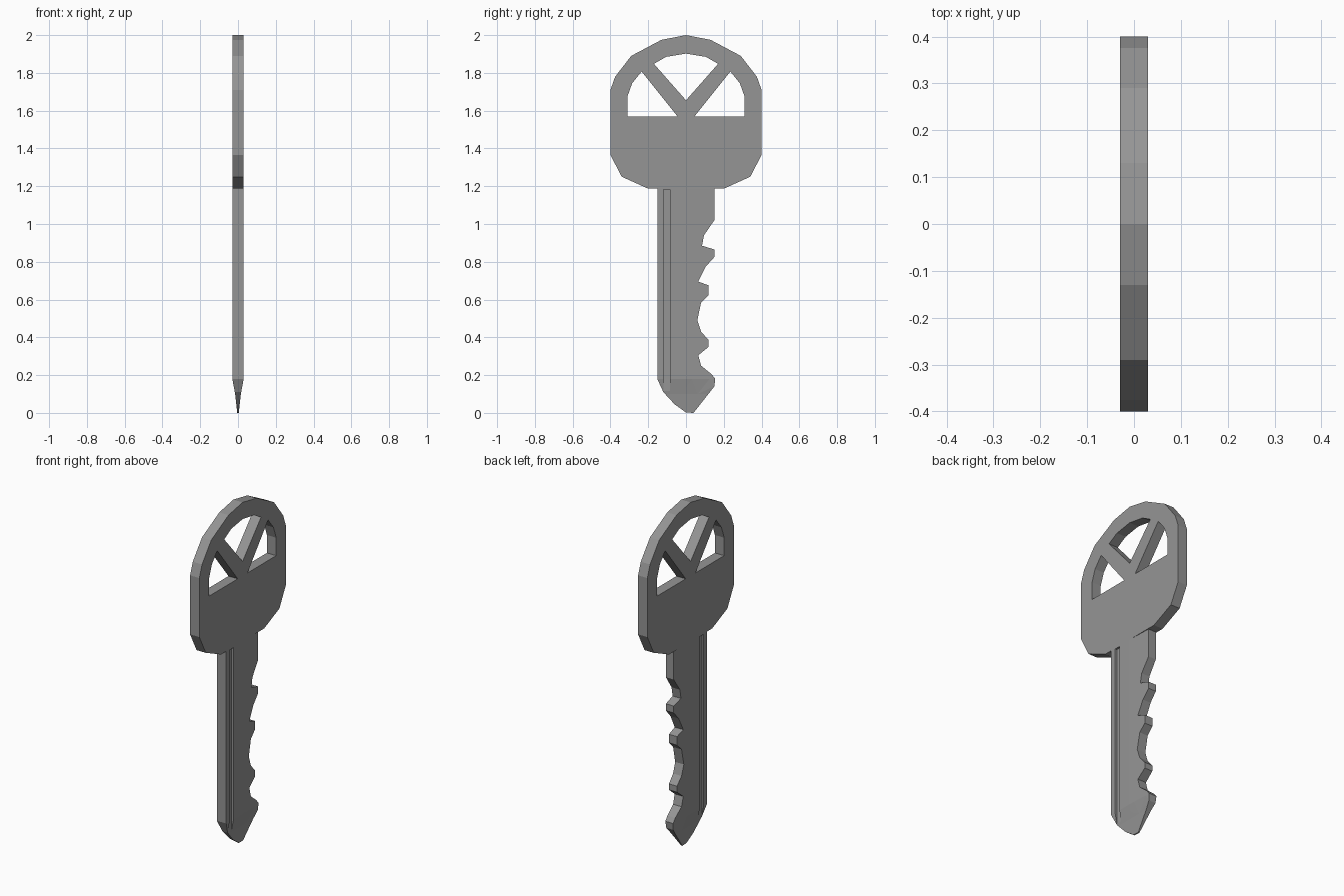
import bpy, bmesh

if "Cube" in bpy.data.objects:
    bpy.data.objects.remove(bpy.data.objects["Cube"])

steel = bpy.data.materials.new("grey_steel")
steel.diffuse_color = (0.3, 0.3, 0.3, 1)
steel.use_nodes = True
steel.node_tree.nodes["Principled BSDF"].inputs["Base Color"].default_value = steel.diffuse_color
HALF = 0.03  # half thickness of the key


def make_object(name, bm):
    bmesh.ops.recalc_face_normals(bm, faces=bm.faces)
    mesh = bpy.data.meshes.new(name)
    bm.to_mesh(mesh)
    bm.free()
    mesh.materials.append(steel)
    ob = bpy.data.objects.new(name, mesh)
    bpy.context.collection.objects.link(ob)
    return ob


def prism(points, x0, x1):
    """Extrude a (y, z) outline along x."""
    bm = bmesh.new()
    face = bm.faces.new([bm.verts.new((x0, y, z)) for y, z in points])
    ext = bmesh.ops.extrude_face_region(bm, geom=[face])
    for v in ext["geom"]:
        if isinstance(v, bmesh.types.BMVert):
            v.co.x = x1
    return bm


def cut(ob, cutters):
    """Subtract the cutters, then remove them."""
    for c in cutters:
        mod = ob.modifiers.new("cut", 'BOOLEAN')
        mod.operation = 'DIFFERENCE'
        mod.solver = 'EXACT'
        mod.object = c
    bpy.context.view_layer.update()
    dg = bpy.context.evaluated_depsgraph_get()
    mesh = bpy.data.meshes.new_from_object(ob.evaluated_get(dg))
    ob.modifiers.clear()
    ob.data = mesh
    for c in cutters:
        bpy.data.objects.remove(c)


def mirror(points):
    return [(-y, z) for y, z in reversed(points)]


# Handle: rounded outline with three window holes
left = [(-0.2, 1.187), (-0.34, 1.25), (-0.4, 1.365), (-0.4, 1.71),
        (-0.375, 1.78), (-0.29, 1.89), (-0.13, 1.975)]
handle = make_object("handle", prism(left + [(0, 2.0)] + mirror(left), -HALF, HALF))
side = [(-0.045, 1.57), (-0.31, 1.57), (-0.31, 1.675), (-0.285, 1.745), (-0.235, 1.807)]
arch = [(-0.17, 1.848), (-0.105, 1.885)]
top = [(0, 1.655)] + arch + [(0, 1.902)] + mirror(arch)
cut(handle, [make_object("window_cutter", prism(p, -0.1, 0.1))
             for p in (side, mirror(side), top)])

# Blade: toothed outline
outline = [(-0.152, 1.187), (-0.152, 0.18), (-0.12, 0.11), (-0.06, 0.045), (0, 0.002), (0.04, 0),
           (0.15, 0.14), (0.155, 0.18), (0.135, 0.205), (0.08, 0.25), (0.065, 0.305),
           (0.12, 0.35), (0.12, 0.385), (0.08, 0.43), (0.06, 0.49), (0.08, 0.585),
           (0.12, 0.625), (0.12, 0.675), (0.065, 0.695), (0.105, 0.775), (0.15, 0.825),
           (0.15, 0.865), (0.085, 0.885), (0.095, 0.94), (0.15, 1.02), (0.15, 1.187)]
bm = prism(outline, -HALF, HALF)
bmesh.ops.triangulate(bm, faces=bm.faces)
for co, no in (((0, 0, 0), (0, 1, 0)), ((0, 0, 0.18), (0, 0, 1)), ((0, 0, 0.1), (0, 0, 1))):
    bmesh.ops.bisect_plane(bm, geom=bm.verts[:] + bm.edges[:] + bm.faces[:],
                           dist=1e-5, plane_co=co, plane_no=no)


# Thin the blade towards the teeth and the tip
def half_at(y, z):
    by_y = HALF - 0.005 * max(0, y) / 0.15
    if z < 0.1:
        by_z = 0.004 + 0.011 * z / 0.1
    else:
        by_z = 0.015 + 0.015 * (z - 0.1) / 0.08
    return min(by_y, by_z)


for v in bm.verts:
    v.co.x = half_at(v.co.y, v.co.z) * (1 if v.co.x > 0 else -1)
bmesh.ops.triangulate(bm, faces=bm.faces)
blade = make_object("blade", bm)

# Lengthwise groove on both faces, running out at the tip
groove = [(-0.12, 0.1), (-0.084, 0.1), (-0.084, 1.183), (-0.12, 1.183)]
cut(blade, [make_object("groove_cutter", prism(groove, s * 0.018, s * 0.1)) for s in (-1, 1)])
